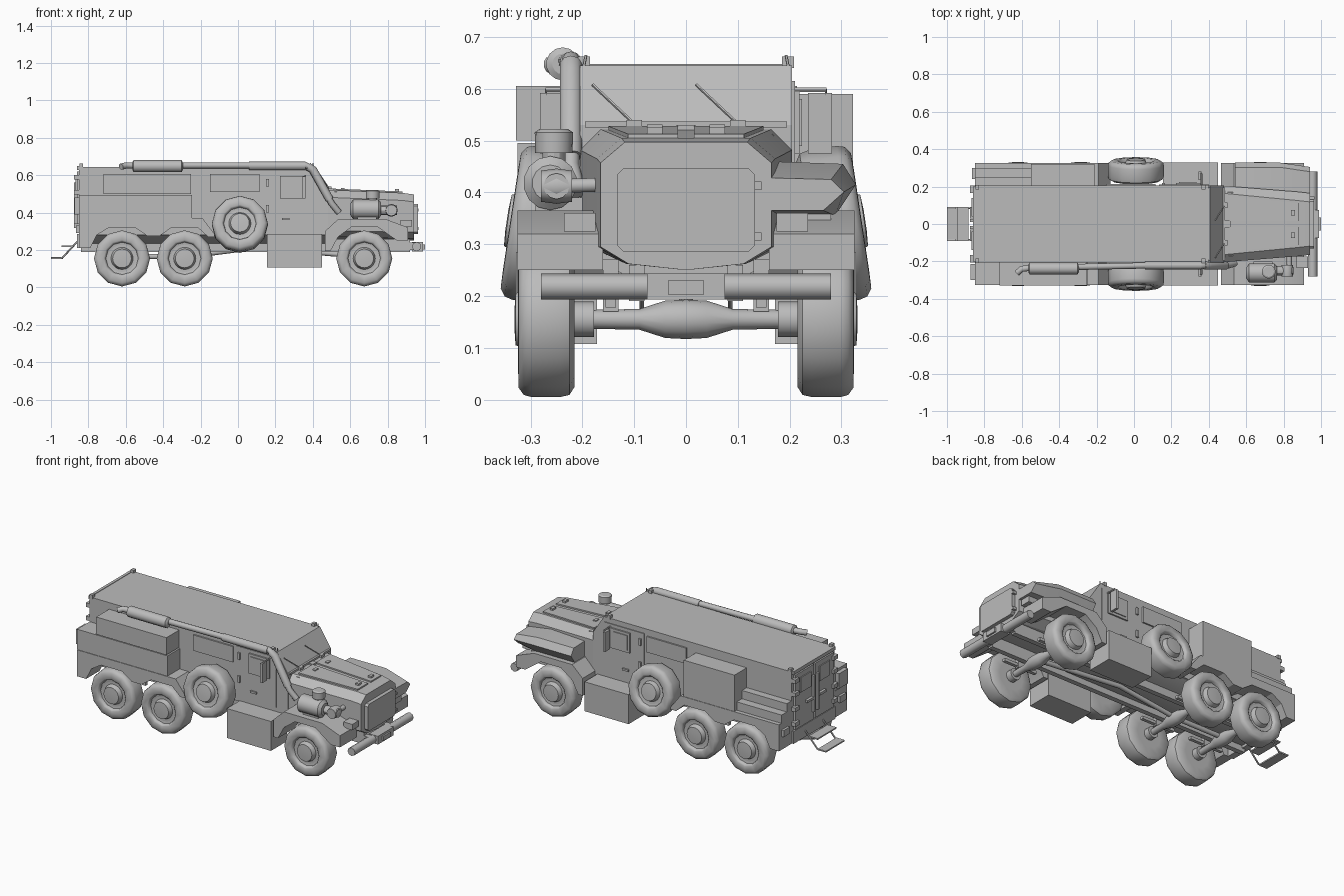
import bpy, bmesh, math
from mathutils import Vector, Matrix

grey = bpy.data.materials.new("plain_grey")
grey.diffuse_color = (0.5, 0.5, 0.5, 1)


def make(name, verts, faces, both=False, angle=30):
    """Mesh object; both=True also adds the copy on the other side."""
    for s in ((1, -1) if both else (1,)):
        me = bpy.data.meshes.new(name)
        me.from_pydata([(v[0], v[1] * s, v[2]) for v in verts], [], faces)
        bm = bmesh.new()
        bm.from_mesh(me)
        bmesh.ops.recalc_face_normals(bm, faces=bm.faces)
        bm.to_mesh(me)
        bm.free()
        ob = bpy.data.objects.new(name if s == 1 else name + "_mirrored", me)
        bpy.context.collection.objects.link(ob)
        me.materials.append(grey)
        bpy.ops.object.select_all(action='DESELECT')
        ob.select_set(True)
        bpy.context.view_layer.objects.active = ob
        bpy.ops.object.shade_smooth_by_angle(angle=math.radians(angle))


def loft(name, rings, both=False, angle=30):
    n = len(rings[0])
    verts = [p for r in rings for p in r]
    faces = [(k * n + i, k * n + (i + 1) % n, (k + 1) * n + (i + 1) % n, (k + 1) * n + i)
             for k in range(len(rings) - 1) for i in range(n)]
    faces += [tuple(range(n))[::-1], tuple(range(len(verts) - n, len(verts)))]
    make(name, verts, faces, both, angle)


def prism(name, pts, y0, y1, both=False):
    loft(name, [[(x, y, z) for x, z in pts] for y in (y0, y1)], both)


def box(name, x0, x1, y0, y1, z0, z1, both=False):
    prism(name, [(x0, z0), (x1, z0), (x1, z1), (x0, z1)], y0, y1, both)


def lathe(name, profile, centre, axis='y', seg=16, both=False, tilt=0, angle=30):
    """Revolve (radius, distance) pairs about an axis through centre."""
    rot = {'y': Matrix(), 'x': Matrix.Rotation(-math.pi / 2, 4, 'Z'),
           'z': Matrix.Rotation(math.pi / 2, 4, 'X')}[axis]
    m = Matrix.Translation(centre) @ Matrix.Rotation(tilt, 4, 'X') @ rot
    a = [2 * math.pi * i / seg for i in range(seg)]
    loft(name, [[m @ Vector((r * math.sin(t), d, r * math.cos(t))) for t in a]
                for r, d in profile], both, angle)


def tube(name, pts, r, both=False, seg=10):
    """Round bar following a path, with mitred bends."""
    pts = [Vector(p) for p in pts]
    rings = []
    for i, p in enumerate(pts):
        d = (pts[min(i + 1, len(pts) - 1)] - pts[max(i - 1, 0)]).normalized()
        u = d.cross(Vector((0, 1, 0.01)) if abs(d.y) < 0.9 else Vector((0, 0, 1))).normalized()
        w = d.cross(u)
        rings.append([p + r * (math.cos(t) * u + math.sin(t) * w)
                      for t in (2 * math.pi * k / seg for k in range(seg))])
    loft(name, rings, both, 50)


# Armoured body, V hull and chassis rails
prism("cabin_body", [(-.85, .28), (-.85, .645), (.405, .645), (.48, .53), (.48, .28)], -.205, .205)
loft("hull_bottom", [[(x, -.2, .285), (x, -.09, .225), (x, .09, .225), (x, .2, .285)] for x in (-.84, .48)])
box("chassis_rail", -.84, .92, .08, .11, .19, .26, True)
box("rear_crossbeam", -.86, -.82, -.2, .2, .21, .285)

# Windscreen base strip, cowl and wipers
box("windscreen_strip", .465, .487, -.195, .195, .525, .537)
box("cowl", .46, .53, -.17, .17, .47, .513)
for y in (-.1, .1):
    tube("wiper", [(.485, y + .0, .533), (.435, y - .08, .608)], .003, seg=5)
    box("wiper_motor", .48, .5, y - .015, y + .015, .525, .54)
box("windscreen_hinge", .48, .515, -.018, .018, .505, .53)

# Bonnet and grille nose
def nose(x, top, half, t, low):
    r = [(0, low), (half * .67, low + .012), (half, low + .045), (half, top - .04),
         (t, top), (-t, top), (-half, top - .04), (-half, low + .045), (-half * .67, low + .012)]
    return [(x, y, z) for y, z in r]
loft("bonnet", [nose(.47, .522, .205, .165, .26), nose(.88, .505, .172, .125, .25),
                nose(.94, .497, .165, .118, .25)], angle=20)
g = [(s * y, z) for s, y, z in ((1, .12, .285), (1, .132, .297), (1, .132, .435), (1, .12, .447),
     (-1, .12, .447), (-1, .132, .435), (-1, .132, .297), (-1, .12, .285))]
loft("grille_panel", [[(x, y, z) for y, z in g] for x in (.935, .962)])
for z in (.315, .413):
    box("grille_hinge", .935, .965, .132, .146, z - .008, z + .008)
loft("bonnet_panel", [[(.51, .015, .518 + d), (.51, .15, .518 + d), (.88, .112, .503 + d), (.88, .015, .503 + d)]
                      for d in (0, .01)], True)
for x in (.55, .84):
    box("bonnet_latch", x, x + .02, .045, .075, .505, .532 - .02 * (x - .5), True)

# Front fenders and armoured side cover
prism("front_fender", [(.465, .195), (.465, .30), (.535, .365), (.79, .365), (.91, .32), (.91, .25), (.85, .25),
                       (.80, .285), (.745, .325), (.61, .325), (.535, .27), (.495, .195)], .16, .325, True)
def cover(x, k, o, z):
    return [(x, .16, z - .05 * k), (x, o - .04, z - .05 * k), (x, o, z + .01 * k), (x, o - .025, z + .05 * k), (x, .16, z + .055 * k)]
loft("engine_side_cover", [cover(.54, 1, .328, .405), cover(.78, 1, .328, .405), cover(.94, .6, .305, .395)])
box("cover_support", .56, .84, .17, .28, .34, .40)
box("headlamp", .87, .93, .175, .235, .325, .36, True)

# Air cleaner and intake cap
lathe("air_cleaner", [(.03, -.09), (.052, -.075), (.052, .06), (.035, .075)], (.69, -.262, .418), 'x', 14)
lathe("intake_elbow", [(.025, -.06), (.025, .06)], (.79, -.25, .412), 'x', 12)
lathe("intake_joint", [(.03, -.03), (.034, 0), (.03, .03)], (.82, -.25, .412), 'y', 12)
tube("intake_pipe", [(.83, -.25, .412), (.83, -.16, .415)], .014)
lathe("cap_stem", [(.022, -.06), (.022, .05)], (.72, -.255, .45), 'z', 12)
lathe("intake_cap", [(.036, -.022), (.037, .018), (.028, .024)], (.72, -.255, .498), 'z', 16)
box("cleaner_bracket", .64, .74, -.29, -.20, .36, .39)

# Bumper
tube("bumper_bar", [(.955, -.28, .218), (.955, .28, .218)], .025, seg=8)
box("bumper_centre", .93, .99, -.075, .075, .193, .243)
box("tow_block", .985, 1.0, -.035, .035, .203, .23)
box("bumper_arm", .86, .95, .08, .11, .2, .24, True)

# Road wheels and tilted spare wheels
TYRE = [(.08, -.108), (.13, -.108), (.146, -.098), (.15, -.08), (.15, -.025), (.146, -.01), (.132, 0),
        (.098, .001), (.09, -.005), (.086, -.02)]
HUB = [(.089, -.05), (.087, -.018), (.06, -.022), (.054, -.004), (.05, .006), (.02, .008)]
def wheel(name, c, tilt=0):
    lathe(name + "_tyre", TYRE, c, 'y', 12, True, tilt, 40)
    lathe(name + "_hub", HUB, c, 'y', 20, True, tilt)
AXLES = (-.62, -.285, .675)
for x in AXLES:
    wheel("wheel", (x, .323, .155))
    # Axle with differential bulge, end drums and springs
    lathe("axle", [(.018, -.2), (.02, -.09), (.036, -.04), (.038, 0), (.036, .04), (.02, .09), (.018, .2)],
          (x, 0, .155), 'y', 14)
    lathe("axle_drum", [(.034, .178), (.034, .222)], (x, 0, .155), 'y', 14, True)
    box("leaf_spring", x - .11, x + .11, .135, .155, .178, .195, True)
    box("spring_mount", x - .02, x + .02, .13, .16, .17, .27, True)
wheel("spare", (.01, .338, .345), .15)
box("spare_carrier", -.03, .05, .2, .25, .29, .4, True)
tube("drive_shaft", [(-.62, 0, .165), (-.285, 0, .165), (.1, 0, .215), (.675, 0, .165)], .014)

# Rear fenders with double arch
prism("rear_fender", [(-.85, .37), (-.19, .37), (-.125, .285), (-.125, .27), (-.16, .27), (-.215, .32), (-.355, .32),
                      (-.42, .275), (-.485, .275), (-.55, .32), (-.69, .32), (-.755, .28), (-.79, .21), (-.85, .21)],
      .195, .325, True)

# Storage boxes, left and right sides differ
box("lower_locker", -.85, -.245, -.325, -.2, .372, .495)
box("upper_locker", -.72, -.25, -.328, -.2, .5, .605)
box("tall_locker", -.55, -.21, .2, .322, .37, .59)
box("rear_shelf", -.85, -.55, .2, .30, .37, .42)
box("rear_step_shelf", -.85, -.55, .2, .25, .42, .47)
prism("fuel_tank", [(.155, .107), (.45, .107), (.45, .285), (.155, .285)], .172, .328, True)

# Side doors, windows and panels
box("side_panel", -.15, .115, .2, .214, .51, .605, True)
box("door", .135, .40, .2, .210, .31, .615, True)
box("door_window_frame", .225, .36, .2, .219, .475, .595, True)
box("door_window", .24, .335, .2, .224, .49, .58, True)
box("door_handle", .235, .275, .2, .22, .36, .372, True)
for z in (.40, .54):
    box("door_hinge", .15, .165, .2, .22, z, z + .04, True)
box("mirror", .345, .36, .235, .282, .475, .592, True)
tube("mirror_arm", [(.36, .2, .598), (.36, .27, .598), (.352, .27, .58)], .005, True, 6)

# Exhaust along the roof edge
tube("exhaust_pipe", [(-.625, -.262, .645), (-.60, -.24, .652), (-.56, -.235, .652), (.06, -.222, .652), (.36, -.222, .655),
                      (.40, -.222, .635), (.50, -.222, .45), (.54, -.21, .40)], .017)
lathe("exhaust_muffler", [(.02, -.135), (.032, -.128), (.032, .128), (.02, .135)], (-.43, -.238, .648), 'x', 14)
lathe("exhaust_shield", [(.022, -.15), (.022, .15)], (.21, -.222, .65), 'x', 12)
tube("exhaust_heat_guard", [(.375, -.222, .645), (.40, -.222, .63), (.49, -.222, .47)], .022)

# Roof details
for x in (-.84, .37):
    box("roof_lamp", x - .008, x + .012, .185, .208, .64, .662, True)
tube("front_antenna", [(.40, .2, .63), (.40, .193, .665)], .003, True, 5)
box("roof_rear_rail", -.862, -.845, -.2, .2, .628, .648)

# Rear doors with windows, hinges and lamps
box("rear_door", -.862, -.85, .006, .185, .29, .62, True)
box("rear_window", -.868, -.86, .04, .14, .5, .59, True)
for z in (.33, .42, .51, .59):
    box("rear_hinge", -.876, -.85, .165, .205, z - .012, z + .012, True)
box("rear_lock_bar", -.876, -.86, .012, .028, .34, .56, True)
box("rear_handle", -.878, -.86, .03, .09, .42, .435, True)
box("tail_lamp", -.865, -.85, .24, .30, .29, .33, True)
box("jerrycan_holder", -.875, -.85, -.3, -.215, .39, .48)

# Folding entry steps
tube("step_frame", [(-.85, .085, .255), (-.94, .085, .157), (-1.0, .085, .157)], .005, True, 6)
box("lower_step", -1.0, -.945, -.09, .09, .153, .161)
box("upper_step", -.945, -.885, -.09, .09, .215, .223)
